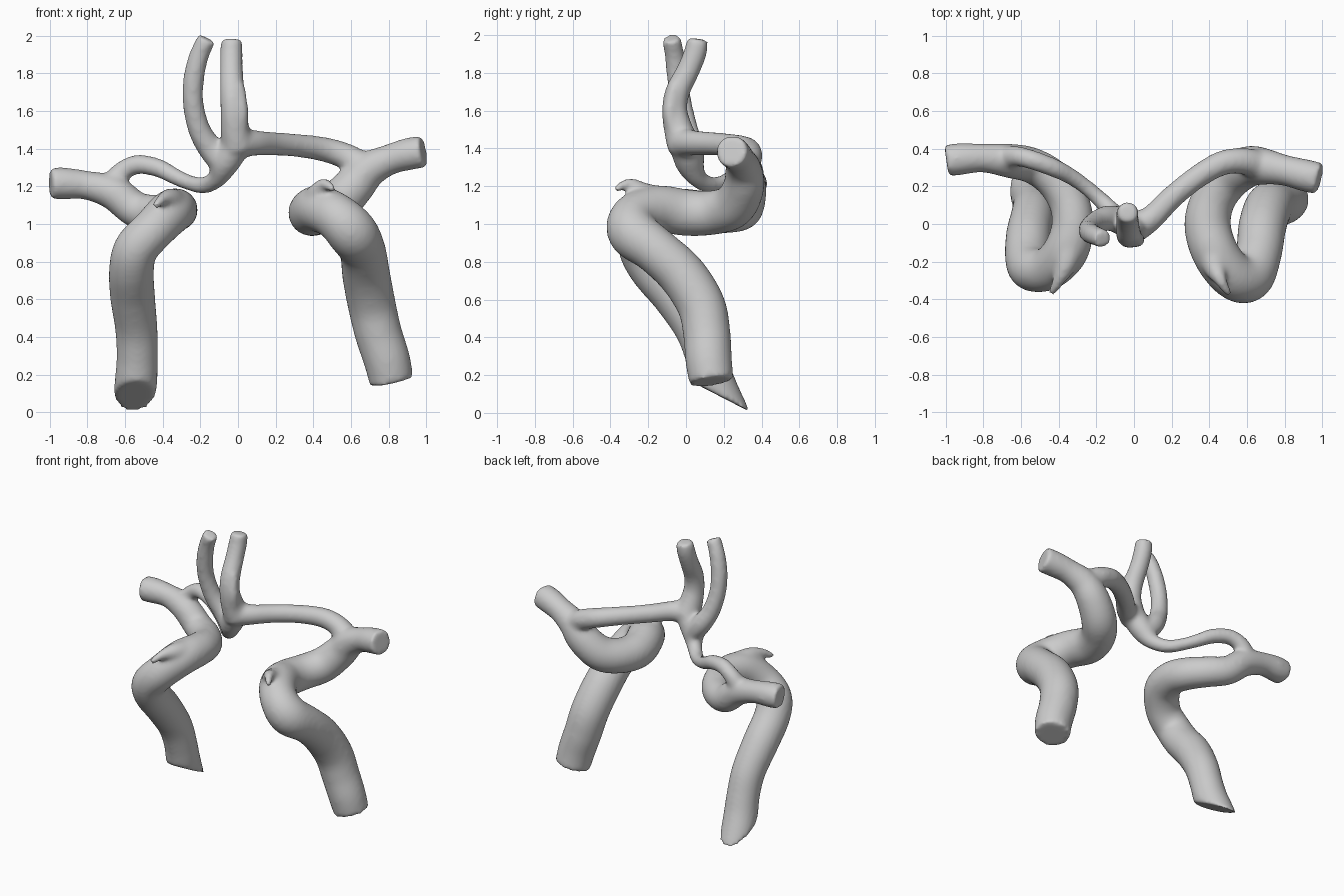
import bpy, bmesh
from mathutils import Vector

bm = bmesh.new()
SIDES, STEPS = 20, 6


def spline(p0, p1, p2, p3, t):
    return 0.5 * (2 * p1 + (p2 - p0) * t + (2 * p0 - 5 * p1 + 4 * p2 - p3) * t * t
                  + (3 * p1 - p0 - 3 * p2 + p3) * t ** 3)


def vessel(points):
    """Sweep a round tube of varying radius through (x, y, z, radius) points."""
    pts = [Vector(p) for p in points]
    pts = [2 * pts[0] - pts[1]] + pts + [2 * pts[-1] - pts[-2]]
    path = [spline(*pts[i:i + 4], s / STEPS) for i in range(len(pts) - 3) for s in range(STEPS)]
    path.append(pts[-2])
    rings, prev_dir, quat = [], None, None
    for i, p in enumerate(path):
        d = (path[min(i + 1, len(path) - 1)].xyz - path[max(i - 1, 0)].xyz).normalized()
        if quat is None:
            quat = d.to_track_quat('Z', 'Y')
        else:
            quat = prev_dir.rotation_difference(d) @ quat
        prev_dir = d
        ring = bmesh.ops.create_circle(bm, segments=SIDES, radius=p.w)['verts']
        for v in ring:
            v.co = p.xyz + quat @ v.co
        rings.append(ring)
    for a, b in zip(rings, rings[1:]):
        for k in range(SIDES):
            n = (k + 1) % SIDES
            bm.faces.new((a[k], a[n], b[n], b[k]))
    bm.faces.new(rings[0][::-1])
    bm.faces.new(rings[-1])


# left main trunk, from the lower end through the loop to the side branch
vessel([(-.555, .27, -.10, .108), (-.55, .19, .06, .114), (-.54, .14, .18, .113), (-.535, .105, .30, .11),
        (-.54, .05, .45, .113), (-.56, -.06, .62, .12), (-.565, -.18, .76, .12), (-.54, -.24, .87, .118),
        (-.45, -.235, .97, .115), (-.36, -.14, 1.06, .12), (-.325, 0, 1.075, .112), (-.35, .13, 1.06, .108),
        (-.43, .24, 1.055, .102), (-.54, .31, 1.075, .096), (-.66, .335, 1.165, .092),
        (-.80, .35, 1.205, .077), (-.92, .345, 1.215, .085), (-.995, .335, 1.215, .084)])
# slanted cut across its lower end
cut = bmesh.ops.bisect_plane(bm, geom=bm.verts[:] + bm.edges[:] + bm.faces[:], plane_co=(0, 0, .18),
                             plane_no=(0, -.17, -.33), clear_outer=True)
bmesh.ops.holes_fill(bm, edges=[e for e in bm.edges if e.is_boundary], sides=0)
# right main trunk
vessel([(.815, .135, .165, .118), (.79, .12, .28, .124), (.745, .11, .42, .126), (.71, .08, .57, .128),
        (.68, -.02, .73, .128), (.66, -.16, .86, .124), (.605, -.28, .955, .135), (.52, -.27, 1.04, .125),
        (.43, -.15, 1.08, .125), (.39, 0, 1.06, .124), (.425, .14, 1.06, .118),
        (.51, .25, 1.095, .118), (.61, .305, 1.195, .11), (.69, .305, 1.285, .098),
        (.80, .285, 1.34, .082), (.90, .26, 1.37, .086), (.985, .24, 1.385, .086)])
# thin left connecting vessel
vessel([(-.67, .345, 1.20, .07), (-.625, .36, 1.27, .055), (-.54, .34, 1.315, .052), (-.43, .30, 1.30, .05),
        (-.34, .255, 1.255, .045), (-.26, .20, 1.22, .042), (-.18, .13, 1.205, .045),
        (-.11, .06, 1.245, .052), (-.07, .02, 1.32, .075), (-.01, -.01, 1.42, .08)])
# thick right connecting vessel
vessel([(.67, .31, 1.30, .08), (.57, .335, 1.36, .07), (.46, .32, 1.395, .066), (.33, .245, 1.415, .062),
        (.20, .14, 1.425, .062), (.09, .03, 1.43, .068), (0, -.02, 1.43, .085)])
# two upright vessels
vessel([(-.07, .025, 1.31, .07), (-.145, .03, 1.40, .068), (-.205, .005, 1.50, .06), (-.238, -.025, 1.64, .056),
        (-.235, -.045, 1.77, .056), (-.208, -.06, 1.89, .053), (-.165, -.078, 1.985, .05)])
vessel([(0, -.01, 1.41, .09), (-.015, -.04, 1.50, .078), (-.025, -.06, 1.60, .068), (-.03, -.045, 1.70, .066),
        (-.035, .01, 1.81, .062), (-.035, .05, 1.91, .061), (-.032, .062, 1.98, .057)])
# low ridge on the front of the right upright vessel
vessel([(.012, -.06, 1.45, .035), (.018, -.085, 1.60, .038), (.005, -.06, 1.74, .03)])
# small tapering spurs on the front bends
vessel([(-.34, -.12, 1.10, .09), (-.365, -.22, 1.13, .06), (-.40, -.30, 1.13, .034), (-.44, -.37, 1.095, .02)])
vessel([(.42, -.14, 1.10, .10), (.43, -.23, 1.16, .065), (.46, -.30, 1.21, .034), (.505, -.375, 1.185, .02)])

bmesh.ops.recalc_face_normals(bm, faces=bm.faces)
mesh = bpy.data.meshes.new("artery_network")
bm.to_mesh(mesh)
bm.free()
obj = bpy.data.objects.new("artery_network", mesh)
bpy.context.collection.objects.link(obj)
bpy.context.view_layer.objects.active = obj
obj.select_set(True)

# fuse the tubes into one skin and soften the joints
rem = obj.modifiers.new("fuse", 'REMESH')
rem.mode = 'VOXEL'
rem.voxel_size = 0.013
rem.use_smooth_shade = True
soft = obj.modifiers.new("soften", 'SMOOTH')
soft.factor = 0.5
soft.iterations = 14
for name in ("fuse", "soften"):
    bpy.ops.object.modifier_apply(modifier=name)
bpy.ops.object.shade_smooth()
